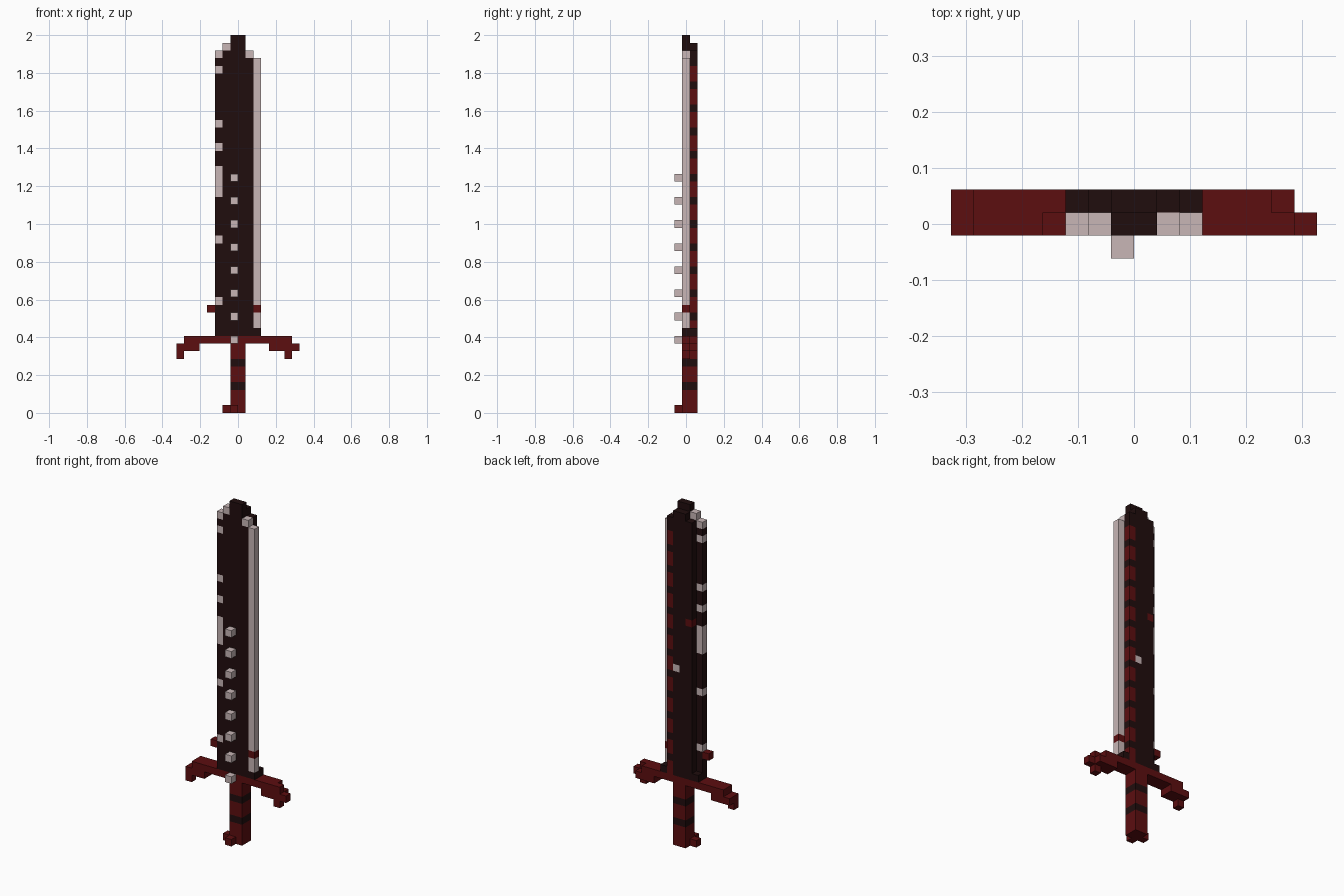
import bpy, bmesh
from mathutils import Vector

if "Cube" in bpy.data.objects:
    bpy.data.objects.remove(bpy.data.objects["Cube"])

V = 2 / 49  # size of one block; the sword is 16 x 3 x 49 blocks


def material(name, rgb):
    m = bpy.data.materials.new(name)
    m.diffuse_color = (*rgb, 1)
    m.use_nodes = True
    m.node_tree.nodes["Principled BSDF"].inputs["Base Color"].default_value = m.diffuse_color
    return m


DARK, RED, PALE = range(3)
MATS = [material("dark_blood", (0.0144, 0.0040, 0.0042)),
        material("deep_red", (0.107, 0.0044, 0.0050)),
        material("pale_bone", (0.58, 0.47, 0.47))]

parts = {}


def box(part, xs, ys, zs, colour):
    """Fill inclusive block ranges of a part with one colour (later fills repaint)."""
    cells = parts.setdefault(part, {})
    for i in range(xs[0], xs[1] + 1):
        for j in range(ys[0], ys[1] + 1):
            for k in range(zs[0], zs[1] + 1):
                cells[i, j, k] = colour


def dot(part, i, j, k, colour):
    box(part, (i, i), (j, j), (k, k), colour)


# pommel and banded grip
dot("pommel", 6, 1, 0, RED)
dot("pommel", 7, 0, 0, RED)
box("grip", (7, 8), (1, 2), (0, 8), RED)
for k in (3, 6):
    box("grip", (7, 8), (1, 2), (k, k), DARK)

# crossguard with drooping tips
box("guard", (1, 14), (1, 1), (9, 9), RED)
box("guard", (1, 13), (2, 2), (9, 9), RED)
box("guard", (0, 2), (1, 2), (8, 8), RED)
box("guard", (12, 14), (1, 2), (8, 8), RED)
dot("guard", 15, 1, 8, RED)
for i in (0, 14):
    dot("guard", i, 1, 7, RED)

# blade body, collar and stepped tip
box("blade", (5, 10), (1, 2), (10, 10), DARK)
box("blade", (6, 9), (1, 2), (11, 45), DARK)
box("blade", (6, 8), (1, 1), (46, 46), DARK)
box("blade", (6, 9), (2, 2), (46, 46), DARK)
box("blade", (7, 8), (1, 2), (47, 47), DARK)
box("blade", (7, 8), (1, 1), (48, 48), DARK)

# red stripes on the back corner and two odd blocks on the back
for k in range(10, 45):
    if k % 3:
        dot("blade", 9, 2, k, RED)
dot("blade", 8, 2, 25, PALE)
dot("blade", 6, 2, 32, RED)

# chipped left edge
box("left_edge", (5, 5), (1, 1), (11, 45), DARK)
for k in (14, 22, 28, 29, 30, 31, 34, 37, 44, 46):
    dot("left_edge", 5, 1, k, PALE)
dot("left_edge", 6, 1, 47, PALE)
dot("left_edge", 4, 1, 13, RED)

# sharpened right edge
box("right_edge", (10, 10), (1, 1), (11, 45), PALE)
dot("right_edge", 10, 1, 13, RED)
dot("right_edge", 9, 1, 46, PALE)

# row of studs down the front
for k in range(9, 31, 3):
    dot("studs", 7, 0, k, PALE)

# turn the blocks into meshes, keeping only exposed faces
filled = {c for cells in parts.values() for c in cells}
for name, cells in parts.items():
    bm = bmesh.new()
    verts = {}
    for cell, colour in cells.items():
        for axis in range(3):
            for side in (0, 1):
                near = list(cell)
                near[axis] += 2 * side - 1
                if tuple(near) in filled:
                    continue
                corners = []
                for a, b in ((0, 0), (1, 0), (1, 1), (0, 1)):
                    p = list(cell)
                    p[axis] += side
                    p[(axis + 1) % 3] += a
                    p[(axis + 2) % 3] += b
                    p = tuple(p)
                    if p not in verts:
                        verts[p] = bm.verts.new(
                            Vector((p[0] - 8, p[1] - 1.5, p[2])) * V)
                    corners.append(verts[p])
                face = bm.faces.new(corners if side else corners[::-1])
                face.material_index = colour
    mesh = bpy.data.meshes.new(name)
    bm.to_mesh(mesh)
    bm.free()
    for m in MATS:
        mesh.materials.append(m)
    bpy.context.collection.objects.link(bpy.data.objects.new(name, mesh))
